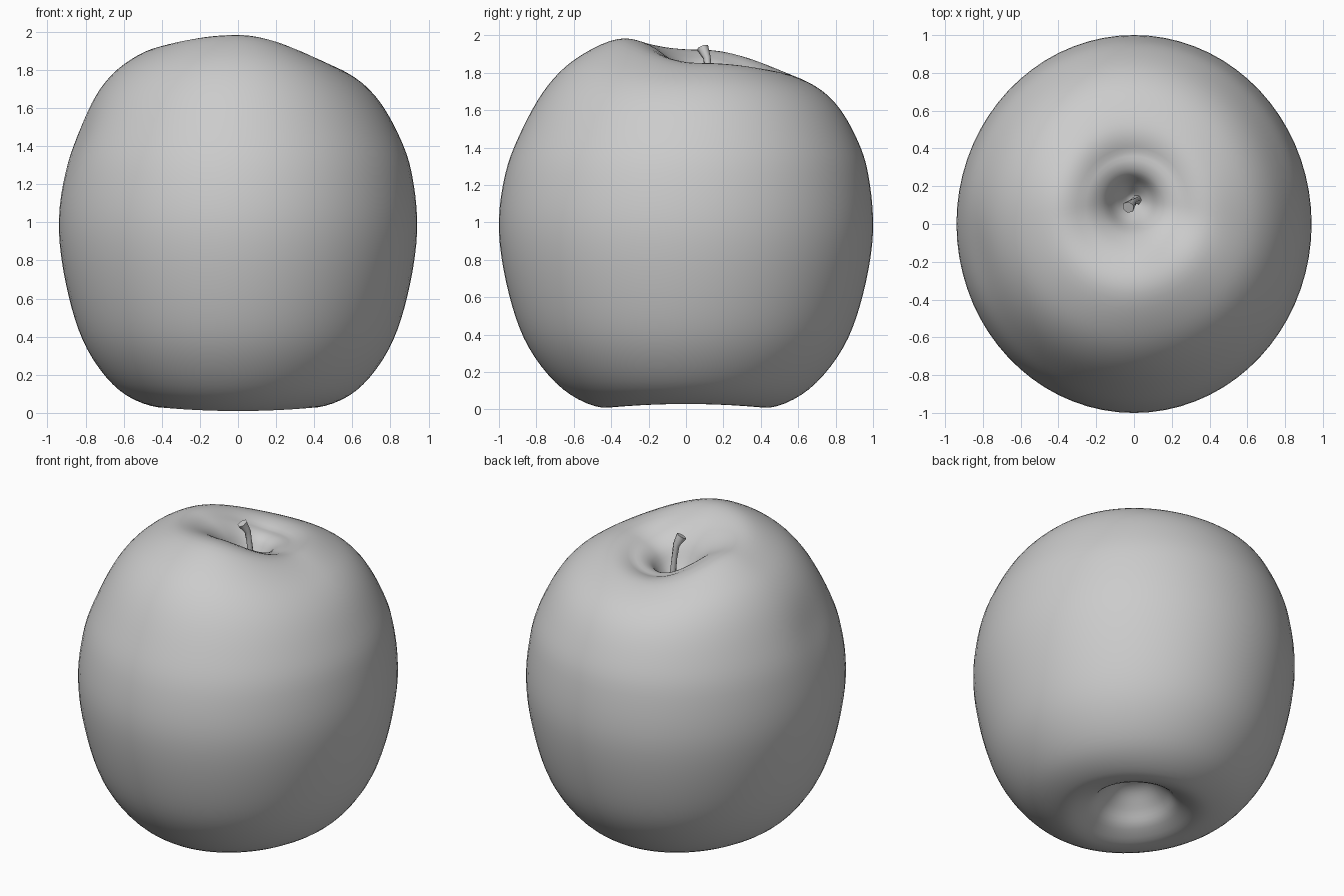
import bpy, bmesh
from math import sin, cos, pi, exp
from mathutils import Vector

if "Cube" in bpy.data.objects:
    bpy.data.objects.remove(bpy.data.objects["Cube"])

# Half profile of the fruit (radius, height), from bottom hollow to stem hollow
PROFILE = [(0, .25), (.10, .23), (.20, .15), (.29, .06), (.45, .01), (.66, .11),
           (.84, .33), (.945, .61), (1, .95), (.97, 1.26), (.885, 1.51), (.77, 1.73),
           (.63, 1.88), (.44, 1.98), (.29, 1.95), (.17, 1.84), (.09, 1.69), (0, 1.59)]
SEGMENTS, STEPS = 72, 5


def spline(a, b, c, d, t):
    return [.5 * (2*q + (r - p)*t + (2*p - 5*q + 4*r - s)*t*t
                  + (3*q - p - 3*r + s)*t**3) for p, q, r, s in zip(a, b, c, d)]


def skin_point(r, z, ang, upper):
    c, s = cos(ang), sin(ang)
    # the front shoulder is highest, the right and back ones sink
    sink = (.13 if c > 0 else .06)*c*c + (.18 if s > 0 else 0)*s*s
    high = max(0, (z - 1.3) / .68)**1.4 * min(1, r / .28)
    # the base rests on its front and back lobes
    lift = .02*c*c * exp(-((r - .45) / .2)**2) * (not upper)
    # the stem hollow lies behind the centre
    shift = (1 - r) * upper
    p = Vector((r*c*.94 - .01*shift, r*s + .13*shift, z - sink*high + lift))
    # shallow hollow on the left shoulder
    p.x += .02 * exp(-((p - Vector((-.85, -.15, 1.42))).length / .22)**2)
    return p


def finish(bm, name, angle):
    bmesh.ops.recalc_face_normals(bm, faces=bm.faces)
    mesh = bpy.data.meshes.new(name)
    bm.to_mesh(mesh)
    bm.free()
    ob = bpy.data.objects.new(name, mesh)
    bpy.context.collection.objects.link(ob)
    bpy.ops.object.select_all(action='DESELECT')
    ob.select_set(True)
    bpy.context.view_layer.objects.active = ob
    bpy.ops.object.shade_smooth_by_angle(angle=angle)


def bridge(bm, loops):
    for lo, hi in zip(loops, loops[1:]):
        n = len(lo)
        for i in range(n):
            bm.faces.new((lo[i], lo[(i+1) % n], hi[(i+1) % n], hi[i]))


def cap(bm, loop, pole):
    for i in range(len(loop)):
        bm.faces.new((loop[i], loop[(i+1) % len(loop)], pole))


# Fruit body: splined profile swept round, mirrored ends keep the hollows rounded
mirror = [(-PROFILE[k][0], PROFILE[k][1]) for k in (1, -2)]
padded = [mirror[0]] + PROFILE + [mirror[1]]
bm = bmesh.new()
loops = []
for k in range(len(PROFILE) - 1):
    for j in range(STEPS):
        if k or j:
            r, z = spline(*padded[k:k+4], j / STEPS)
            loops.append([bm.verts.new(skin_point(r, z, 2*pi*i/SEGMENTS, k >= 8))
                          for i in range(SEGMENTS)])
bridge(bm, loops)
cap(bm, loops[0], bm.verts.new(skin_point(*PROFILE[0], 0, False)))
cap(bm, loops[-1], bm.verts.new(skin_point(*PROFILE[-1], 0, True)))
finish(bm, "fruit_body", pi)

# Stem: thin bent six-sided stalk flaring at its cut end
path = [(.02, .13, 1.55, .03), (.01, .125, 1.68, .022), (0, .12, 1.80, .019),
        (-.008, .112, 1.88, .021), (-.03, .088, 1.935, .033)]
bm = bmesh.new()
loops = []
for k, (x, y, z, r) in enumerate(path):
    a, b = path[max(k-1, 0)], path[min(k+1, len(path)-1)]
    rot = Vector((b[0]-a[0], b[1]-a[1], b[2]-a[2])).to_track_quat('Z', 'Y')
    loops.append([bm.verts.new(Vector((x, y, z)) + rot @ Vector(
        (r*cos(i*pi/3), r*sin(i*pi/3), 0))) for i in range(6)])
bridge(bm, loops)
bm.faces.new(loops[0])
bm.faces.new(loops[-1])
finish(bm, "stem", pi * .36)
